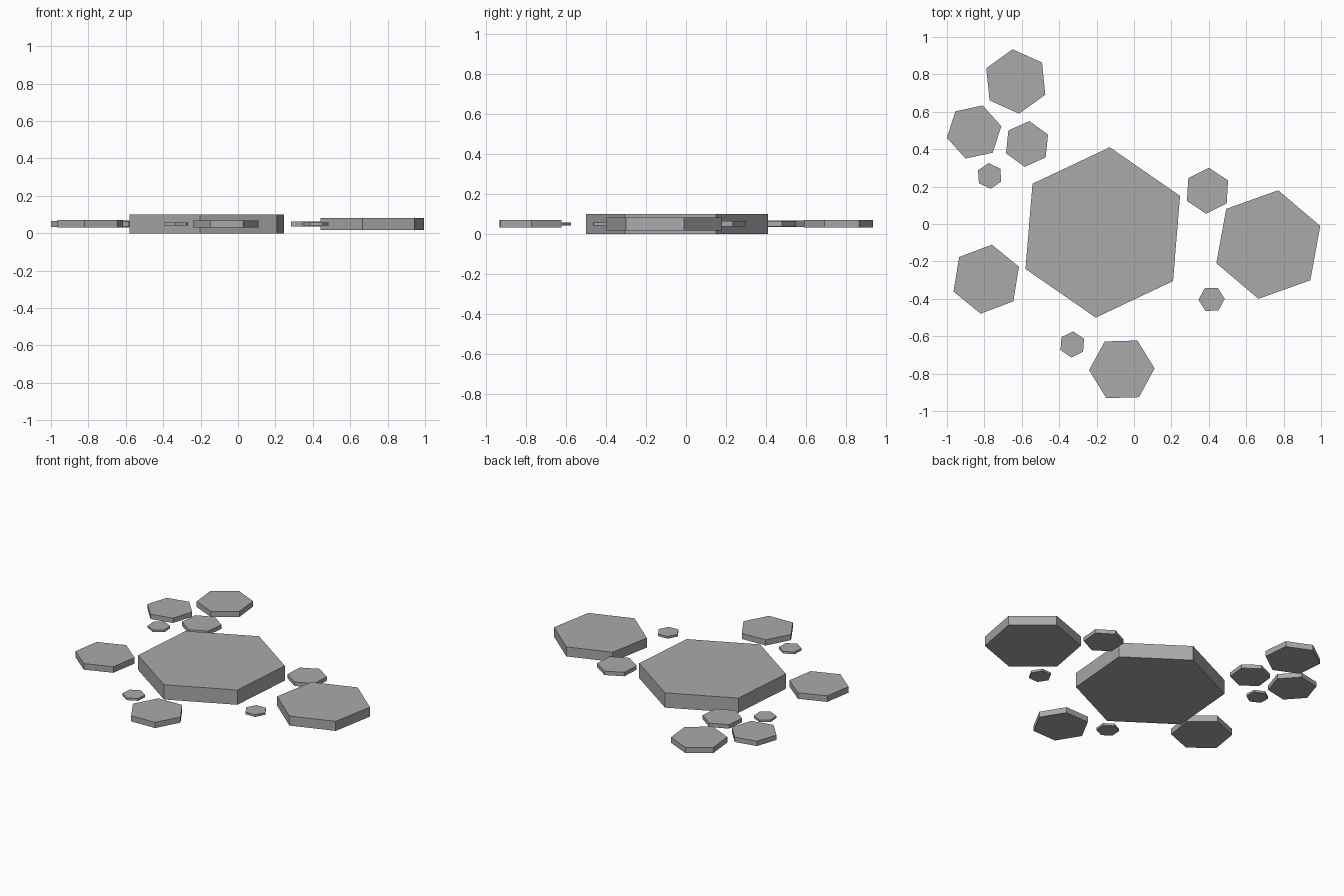
import bpy
from math import radians

cube = bpy.data.objects.get("Cube")
if cube:
    bpy.data.objects.remove(cube, do_unlink=True)

# One plain grey for all stones
GREY = (0.4, 0.4, 0.4, 1)
grey = bpy.data.materials.new("stone_grey")
grey.use_nodes = True
grey.diffuse_color = GREY
grey.node_tree.nodes["Principled BSDF"].inputs["Base Color"].default_value = GREY

MID_HEIGHT = 0.05
THICKNESS_RATIO = 0.219  # every slab is a scaled copy of the same hexagon


def hex_slab(name, x, y, radius, angle):
    """Flat hexagonal prism with one corner pointing along angle (degrees from +x)."""
    bpy.ops.mesh.primitive_cylinder_add(
        vertices=6, radius=radius, depth=radius * THICKNESS_RATIO,
        location=(x, y, MID_HEIGHT), rotation=(0, 0, radians(angle - 90)))
    slab = bpy.context.object
    slab.name = name
    slab.data.materials.append(grey)


# name, centre x, centre y, corner radius, corner angle
slabs = [
    ("main_slab", -0.167, -0.045, 0.457, 85.3),
    ("left_large_slab", 0.718, -0.11, 0.295, 79.7),
    ("left_back_slab", 0.393, 0.178, 0.123, 86.5),
    ("left_front_pebble", 0.415, -0.403, 0.07, 2),
    ("front_slab", -0.065, -0.777, 0.175, 1.6),
    ("front_pebble", -0.33, -0.644, 0.07, 86),
    ("right_slab", -0.79, -0.295, 0.187, 80.8),
    ("back_slab", -0.632, 0.762, 0.173, 95.8),
    ("back_right_slab", -0.855, 0.492, 0.149, 72),
    ("back_inner_slab", -0.572, 0.428, 0.123, 84.2),
    ("back_pebble", -0.772, 0.257, 0.069, 94),
]
for slab in slabs:
    hex_slab(*slab)
